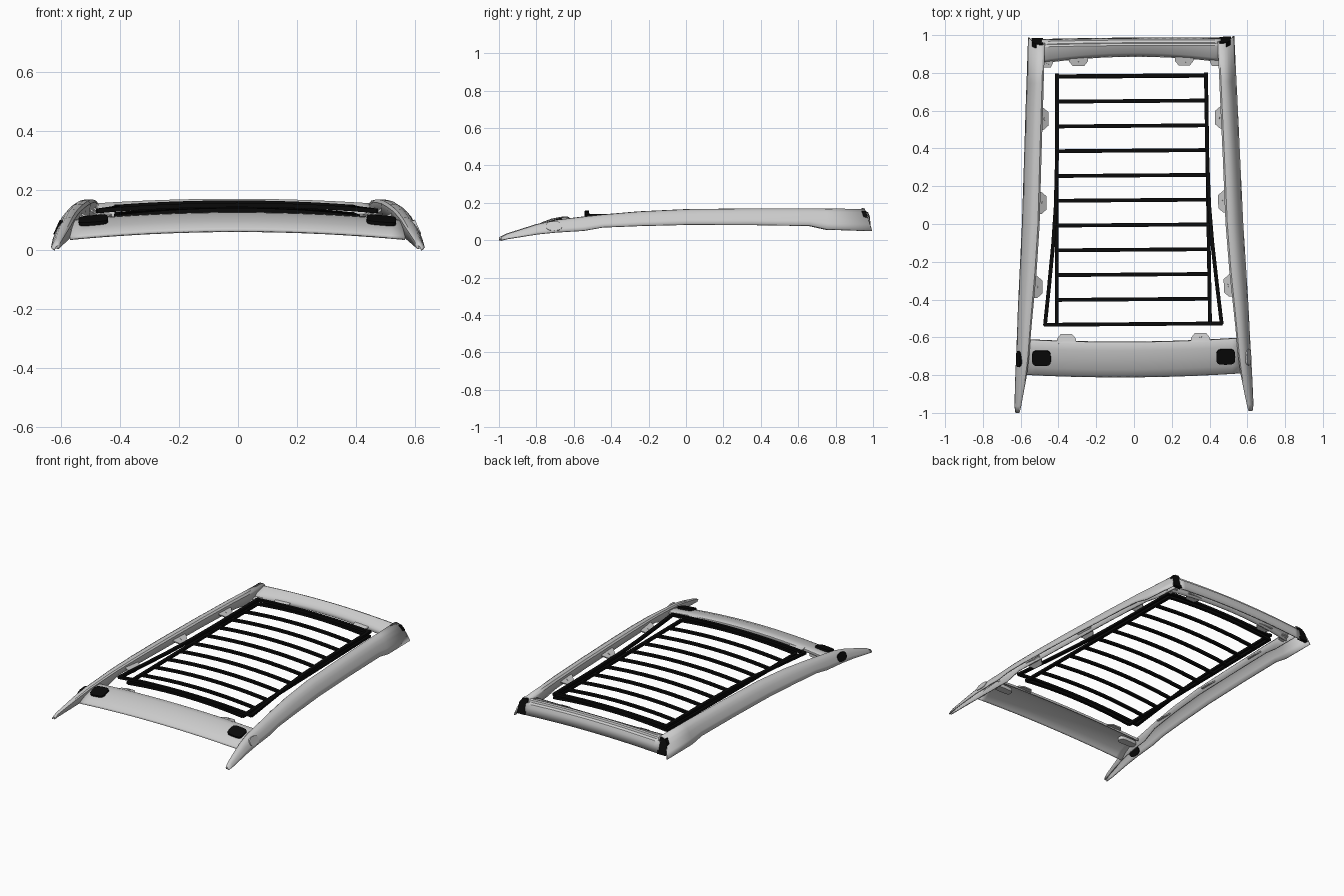
import bpy, bmesh, math
from mathutils import Matrix, Vector

if "Cube" in bpy.data.objects:
    bpy.data.objects.remove(bpy.data.objects["Cube"])

# the whole rack sits very slightly turned about z
PLACE = Matrix.Translation((-0.0075, 0, 0)) @ Matrix.Rotation(0.0075, 4, 'Z')

black = bpy.data.materials.new("black")
black.diffuse_color = (0.003, 0.003, 0.003, 1)
black.use_nodes = True
black.node_tree.nodes["Principled BSDF"].inputs["Base Color"].default_value = black.diffuse_color


def finish(name, bm, mat=None, mirror=False, thick=0, angle=35):
    me = bpy.data.meshes.new(name)
    bm.to_mesh(me)
    bm.free()
    ob = bpy.data.objects.new(name, me)
    bpy.context.collection.objects.link(ob)
    ob.matrix_world = PLACE
    if mat:
        me.materials.append(mat)
    bpy.ops.object.select_all(action='DESELECT')
    ob.select_set(True)
    bpy.context.view_layer.objects.active = ob
    bpy.ops.object.shade_smooth_by_angle(angle=math.radians(angle))
    if thick:
        m = ob.modifiers.new("thickness", 'SOLIDIFY')
        m.thickness, m.offset = thick, -1
    if mirror:
        ob.modifiers.new("mirror", 'MIRROR')
    return ob


def loft(bm, rows, closed=False):
    vs = [[bm.verts.new(p) for p in r] for r in rows]
    n = len(rows[0])
    for a, b in zip(vs, vs[1:]):
        for j in range(n if closed else n - 1):
            k = (j + 1) % n
            bm.faces.new((a[j], a[k], b[k], b[j]))
    if closed:
        bm.faces.new(vs[0][::-1])
        bm.faces.new(vs[-1])


def bar(bm, pts, w=0.020, h=0.015):
    pts = [Vector(p) for p in pts]
    rows = []
    for i, p in enumerate(pts):
        d = pts[min(i + 1, len(pts) - 1)] - pts[max(i - 1, 0)]
        s = Vector((d.y, -d.x, 0)).normalized() * w / 2
        u = Vector((0, 0, h / 2))
        rows.append([p - s - u, p + s - u, p + s + u, p - s + u])
    loft(bm, rows, True)


def plate(bm, outline, mat4, h):
    loft(bm, [[mat4 @ Vector((x, y, z)) for x, y in outline] for z in (-h / 2, h / 2)], True)


def rounded(hx, hy, n=24, p=0.5):
    out = []
    for i in range(n):
        c, s = math.cos(2 * math.pi * i / n), math.sin(2 * math.pi * i / n)
        out.append((hx * math.copysign(abs(c) ** p, c), hy * math.copysign(abs(s) ** p, s)))
    return out


# side rails: y, inner x, outer x, bottom z, top z
stations = [
    (-0.995, 0.606, 0.628, 0.000, 0.016), (-0.96, 0.597, 0.633, 0.008, 0.034),
    (-0.80, 0.566, 0.627, 0.033, 0.085), (-0.70, 0.553, 0.622, 0.043, 0.108),
    (-0.55, 0.540, 0.615, 0.052, 0.126), (-0.45, 0.530, 0.611, 0.070, 0.137),
    (-0.25, 0.510, 0.600, 0.078, 0.154), (0.0, 0.492, 0.586, 0.084, 0.166),
    (0.35, 0.480, 0.572, 0.083, 0.170), (0.66, 0.468, 0.560, 0.078, 0.170),
    (0.75, 0.465, 0.556, 0.058, 0.169), (0.952, 0.457, 0.546, 0.050, 0.167)]
section = [(0.04, 0.65), (0.0, 0.12), (0.1, 0.01), (0.25, 0.0), (0.42, 0.03),
           (0.6, 0.16), (0.75, 0.38), (0.9, 0.7), (1.0, 1.0)]
rows = []
for y, xi, xo, zb, zt in stations:
    slant = 0.34 if y > 0.9 else 0
    # the inner wall runs deeper beside the fairing
    sec = [(0.04, 0.92 if y < -0.5 else 0.65)] + section[1:]
    rows.append([(xi + a * (xo - xi), y + slant * b * (zt - zb), zt - b * (zt - zb)) for a, b in sec])
bm = bmesh.new()
loft(bm, rows)
finish("side_rails", bm, mirror=True, thick=0.008)

# front fairing: arched across, rounded front to back
N = 24
xs = [-1 + 2 * i / N for i in range(N + 1)]
profile = [(-0.812, 0.063), (-0.806, 0.074), (-0.77, 0.096), (-0.72, 0.115),
           (-0.67, 0.125), (-0.635, 0.127), (-0.625, 0.122), (-0.622, 0.108)]
bm = bmesh.new()
loft(bm, [[(0.568 * t, y + 0.017 * t * t, z - 0.027 * t * t) for t in xs] for y, z in profile])
finish("front_fairing", bm, thick=0.008)

# rear cross beam: sloped front, crowned top, rounded back
profile = [(0.885, 0.118), (0.893, 0.138), (0.905, 0.153), (0.945, 0.172), (0.956, 0.168),
           (0.960, 0.156), (0.974, 0.148), (0.982, 0.128), (0.987, 0.080)]
bm = bmesh.new()
loft(bm, [[(0.475 * t, y - (0.032 if y < 0.92 else 0.004) * t * t, z - 0.016 * t * t) for t in xs]
          for y, z in profile])
finish("rear_beam", bm, thick=0.008)

# mounting tabs, tilted down and inward: x, y, z, direction they point
bm = bmesh.new()
for x, y, z, a in [(0.482, 0.56, 0.143, 180), (0.496, 0.115, 0.137, 180), (0.522, -0.33, 0.118, 180),
                   (0.355, -0.62, 0.108, 90), (0.28, 0.878, 0.124, -90), (0.445, 0.872, 0.118, -90)]:
    m = (Matrix.Translation((x, y, z)) @ Matrix.Rotation(math.radians(a), 4, 'Z')
         @ Matrix.Rotation(math.radians(32 if a == 180 else 12), 4, 'Y'))
    hw = 0.058 if a == 180 else 0.05 if x < 0.4 else 0.03
    e = 0.047 if a == 180 else 0.04
    plate(bm, [(-0.012, -hw), (0.015, -hw), (e, -hw * 0.6), (e, hw * 0.6), (0.015, hw), (-0.012, hw)], m, 0.007)
    plate(bm, rounded(0.008, 0.008, 12, 1), m @ Matrix.Translation((0.024, 0, 0.003)), 0.006)
finish("mounting_tabs", bm, mirror=True)

# brackets below the front corners
bm = bmesh.new()
plate(bm, rounded(0.06, 0.025), Matrix.Translation((0.49, -0.65, 0.075)), 0.022)
finish("corner_brackets", bm, mirror=True)

# grip pads on the fairing
bm = bmesh.new()
tilt = Matrix.Rotation(math.radians(5), 4, 'Y') @ Matrix.Rotation(math.radians(16), 4, 'X')
plate(bm, rounded(0.05, 0.042), Matrix.Translation((0.488, -0.707, 0.099)) @ tilt, 0.012)
finish("fairing_pads", bm, black, mirror=True)

# oval covers on the outside of the rails
for side, name in ((-1, "left_rail_cover"), (1, "right_rail_cover")):
    bm = bmesh.new()
    m = (Matrix.Translation((side * 0.604, -0.71, 0.073)) @ Matrix.Rotation(side * math.radians(66), 4, 'Y'))
    plate(bm, rounded(0.027, 0.043, p=0.8), m, 0.018)
    finish(name, bm, black if side < 0 else None)

# end blocks at the rear of the rails
bm = bmesh.new()
loft(bm, [[(x, y + 0.33 * (0.155 - z), z) for x, y in
           ((0.468, 0.935), (0.528 - c, 0.935), (0.528 - c, 0.958), (0.468, 0.958))]
          for z, c in ((0.065, 0), (0.13, 0.004), (0.157, 0.022))], True)
finish("rear_end_blocks", bm, black, mirror=True)


# lower ladder: straight side bars and eleven arched cross bars
def lower(x, y):
    return (x, y, 0.133 + 0.006 * (y + 0.53) - 0.022 * (x / 0.4) ** 2)


def half(y):
    return 0.406 - 0.0085 * (y + 0.53)


bm = bmesh.new()
for i in range(11):
    y = 0.782 - 0.1312 * i
    bar(bm, [lower(half(y) * t, y) for t in xs[::2]])
for s in (-1, 1):
    bar(bm, [lower(s * half(y), y) for y in (-0.535, -0.1, 0.35, 0.79)])
finish("ladder_bars", bm, black)


# upper frame: flares outward toward the front
def upper(x, y):
    return (x, y, 0.151 + 0.006 * (y + 0.53) - 0.02 * (x / 0.467) ** 2)


bm = bmesh.new()
for s in (-1, 1):
    bar(bm, [upper(s * x, y) for x, y in
             ((0.468, -0.535), (0.445, -0.33), (0.421, -0.1), (0.406, 0.1), (0.398, 0.35), (0.394, 0.8))])
for y, w in ((-0.53, 0.472), (0.785, 0.396)):
    bar(bm, [upper(w * t, y) for t in xs[::2]])
finish("upper_frame", bm, black)
